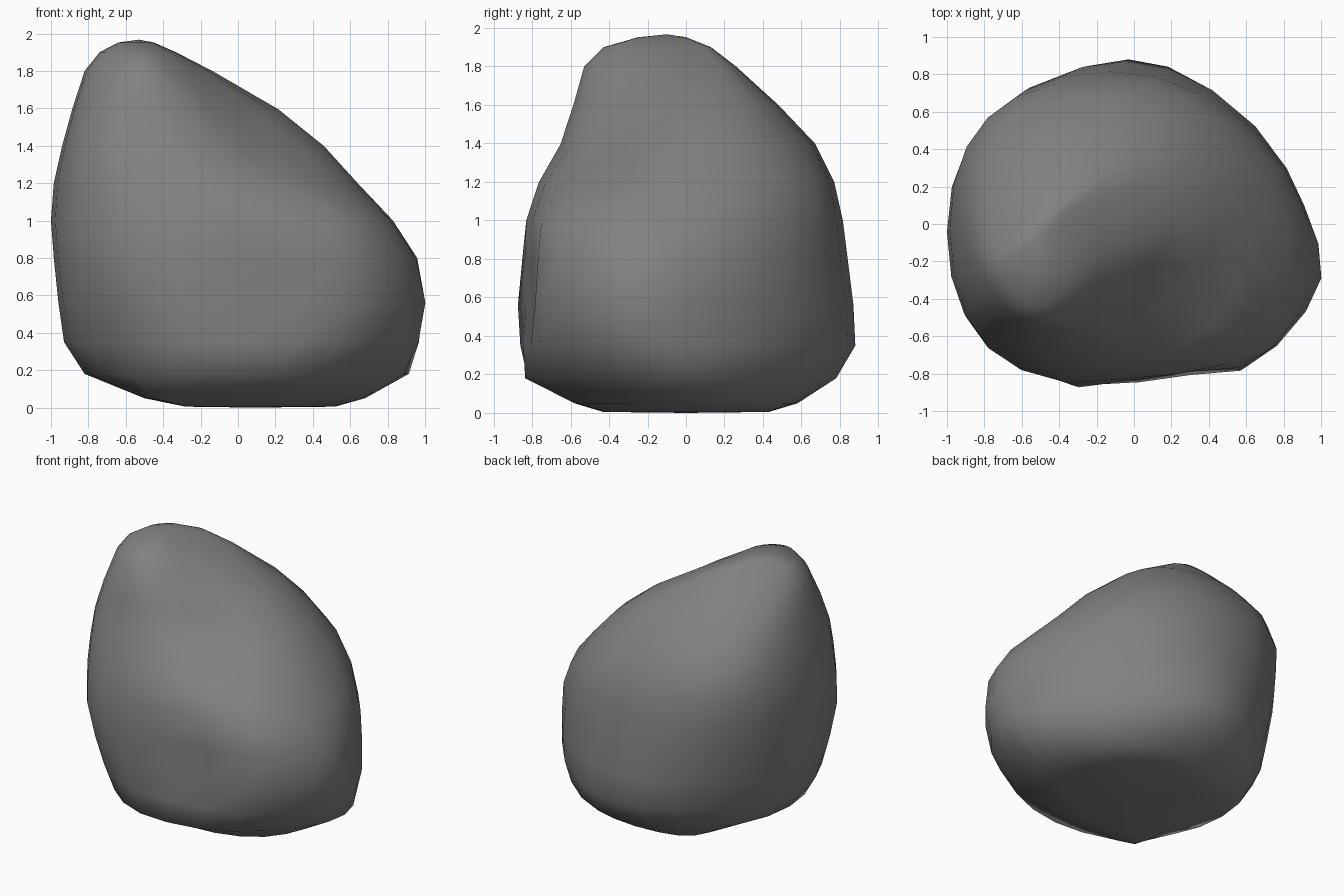
import bpy, bmesh, math
from mathutils import Vector

if "Cube" in bpy.data.objects:
    bpy.data.objects.remove(bpy.data.objects["Cube"])

# Each level: height, then how far the rock reaches E, NE, N, NW, W, SW, S, SE
LEVELS = [
    (0.005, .52, .52, .43, .42, .28, .48, .43, .46),
    (0.05, .68, .64, .58, .62, .50, .71, .58, .66),
    (0.18, .92, .77, .78, .78, .82, .85, .84, .84),
    (0.35, .98, .82, .88, .86, .93, .91, .87, .95),
    (0.56, 1.0, .83, .87, .90, .96, .97, .88, .98),
    (0.80, .965, .81, .84, .94, .985, 1.02, .87, .98),
    (1.00, .83, .775, .815, .95, 1.0, 1.01, .84, .92),
    (1.20, .64, .69, .77, .955, .985, .985, .77, .69),
    (1.40, .46, .53, .67, .89, .94, .95, .66, .47),
    (1.60, .22, .33, .48, .76, .885, .885, .59, .29),
    (1.80, -.13, .03, .26, .56, .82, .80, .53, .09),
    (1.90, -.33, -.16, .13, .42, .74, .72, .43, -.02),
    (1.952, -.45, -.34, .0, .38, .64, .58, .25, -.17),
]

# Soft dents and bumps: centre, push, radius
DENTS = [
    (Vector((.22, -.85, .62)), Vector((0, .09, 0)), .31),       # front hollow
    (Vector((.06, -.37, 1.45)), Vector((-.03, .10, -.05)), .31),  # upper shelf
    (Vector((.98, .12, .55)), Vector((-.05, 0, 0)), .30),       # right flat
    (Vector((.98, -.36, .55)), Vector((.04, 0, 0)), .25),       # right corner
    (Vector((.58, -.73, .58)), Vector((.01, -.04, 0)), .25),    # front right bulge
    (Vector((-.33, -.87, .45)), Vector((0, -.03, 0)), .27),     # front left ridge
]


def section(z, reach, steps=3):
    """Rounded outline touching the eight side planes of one level."""
    corners = []
    for i in range(8):
        a, h, k = math.pi / 4 * i, reach[i], reach[(i + 1) % 8]
        s = (k - h * math.cos(math.pi / 4)) / math.sin(math.pi / 4)
        corners.append(Vector((h * math.cos(a) - s * math.sin(a),
                               h * math.sin(a) + s * math.cos(a), z)))
    pts = []
    for i, c in enumerate(corners):
        start = (corners[i - 1] + c) / 2
        end = (c + corners[(i + 1) % 8]) / 2
        for j in range(steps):
            t = j / steps
            pts.append(start * (1 - t) ** 2 + c * 2 * t * (1 - t) + end * t * t)
    return pts


def dented(p):
    q = p.copy()
    for centre, push, radius in DENTS:
        q += push * math.exp(-((p - centre).length / radius) ** 2)
    return q


# Rock body from stacked sections
bm = bmesh.new()
rings = [[bm.verts.new(dented(p)) for p in section(lv[0], lv[1:])] for lv in LEVELS]
n = len(rings[0])
for low, high in zip(rings, rings[1:]):
    for i in range(n):
        j = (i + 1) % n
        bm.faces.new((low[i], low[j], high[j], high[i]))

# Nearly flat underside and blunt peak
for ring, tip in ((rings[0], (.08, 0, 0)), (rings[-1], (-.53, -.1, 1.967))):
    v = bm.verts.new(tip)
    for i in range(n):
        bm.faces.new((ring[i], ring[(i + 1) % n], v))
bmesh.ops.recalc_face_normals(bm, faces=bm.faces)
for f in bm.faces:
    f.smooth = True

mesh = bpy.data.meshes.new("rock")
bm.to_mesh(mesh)
bm.free()

# Dark grey stone
stone = bpy.data.materials.new("dark_stone")
stone.diffuse_color = (.22, .22, .22, 1)
stone.use_nodes = True
stone.node_tree.nodes["Principled BSDF"].inputs["Base Color"].default_value = stone.diffuse_color
mesh.materials.append(stone)
bpy.context.collection.objects.link(bpy.data.objects.new("rock", mesh))
